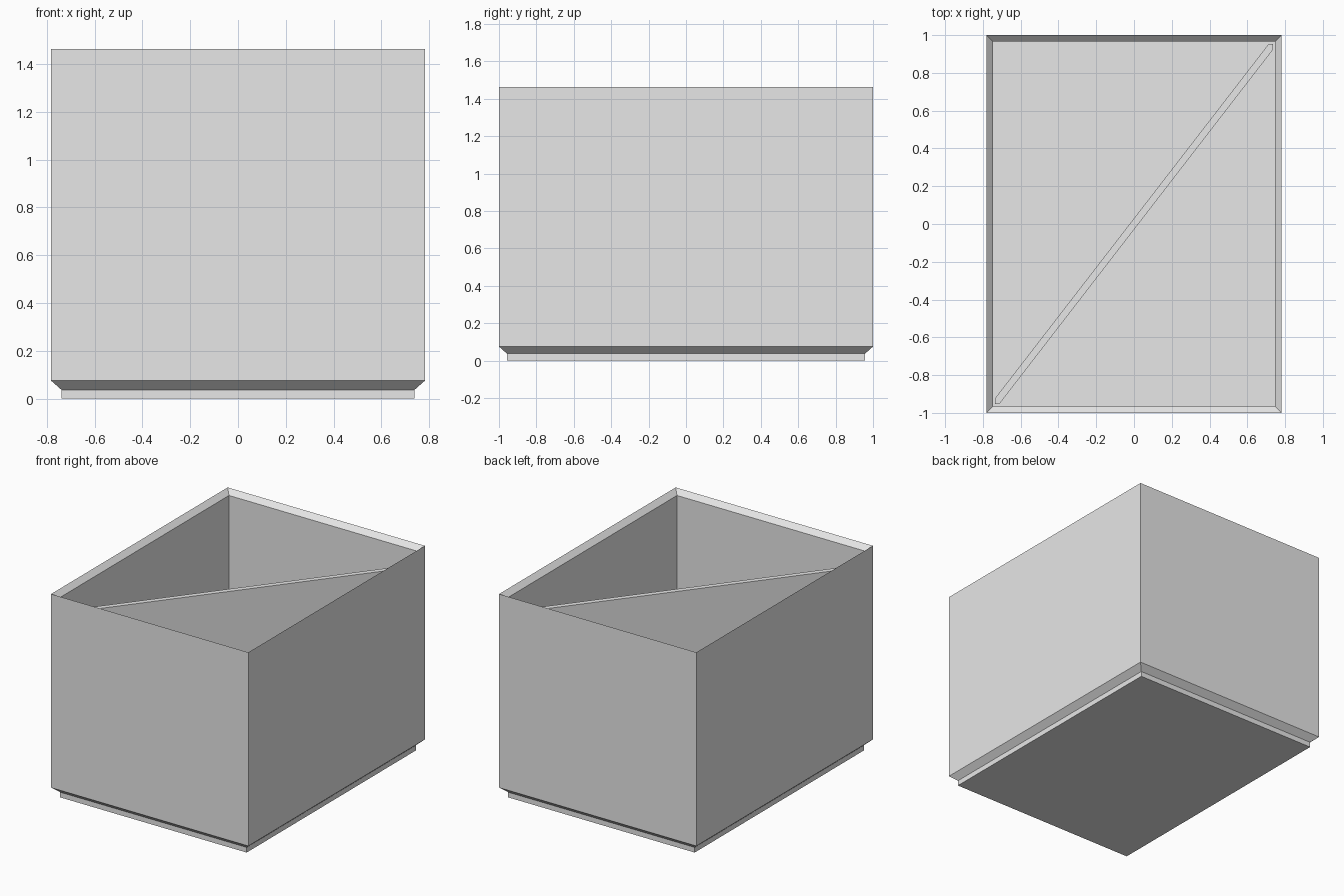
import bpy
import bmesh

HALF_X, HALF_Y = 0.782, 1.0
TOP, FLOOR, DIVIDER_TOP = 1.462, 0.075, 1.325

cube = bpy.data.objects.get("Cube")
if cube:
    bpy.data.objects.remove(cube, do_unlink=True)

grey = bpy.data.materials.new("light grey")
grey.use_nodes = True
grey.diffuse_color = (0.8, 0.8, 0.8, 1)
grey.node_tree.nodes["Principled BSDF"].inputs["Base Color"].default_value = (0.8, 0.8, 0.8, 1)


def loft(name, rings):
    """Join matching point rings into a solid with capped ends."""
    bm = bmesh.new()
    loops = [[bm.verts.new(p) for p in ring] for ring in rings]
    for a, b in zip(loops, loops[1:]):
        for i in range(len(a)):
            j = (i + 1) % len(a)
            bm.faces.new((a[i], a[j], b[j], b[i]))
    bm.faces.new(loops[0][::-1])
    bm.faces.new(loops[-1])
    bmesh.ops.recalc_face_normals(bm, faces=bm.faces)
    mesh = bpy.data.meshes.new(name)
    bm.to_mesh(mesh)
    bm.free()
    mesh.materials.append(grey)
    obj = bpy.data.objects.new(name, mesh)
    bpy.context.collection.objects.link(obj)
    return obj


def rectangle(inset, z):
    x, y = HALF_X - inset, HALF_Y - inset
    return [(-x, -y, z), (x, -y, z), (x, y, z), (-x, y, z)]


# Open bin: stepped foot, chamfer, outer wall, sloped rim, inner wall, floor
profile = [(0.043, 0), (0.043, 0.037), (0, 0.075), (0, TOP),
           (0.035, TOP - 0.035), (0.035, FLOOR)]
loft("storage_bin", [rectangle(inset, z) for inset, z in profile])

# Diagonal divider with its ends cut square to the walls
ex, ey = 0.735, 0.952
dx, dy = 0.023, 0.03
half = [(ex, ey - dy), (ex, ey), (ex - dx, ey)]
outline = half + [(-x, -y) for x, y in half]
loft("diagonal_divider", [[(x, y, z) for x, y in outline] for z in (FLOOR, DIVIDER_TOP)])
